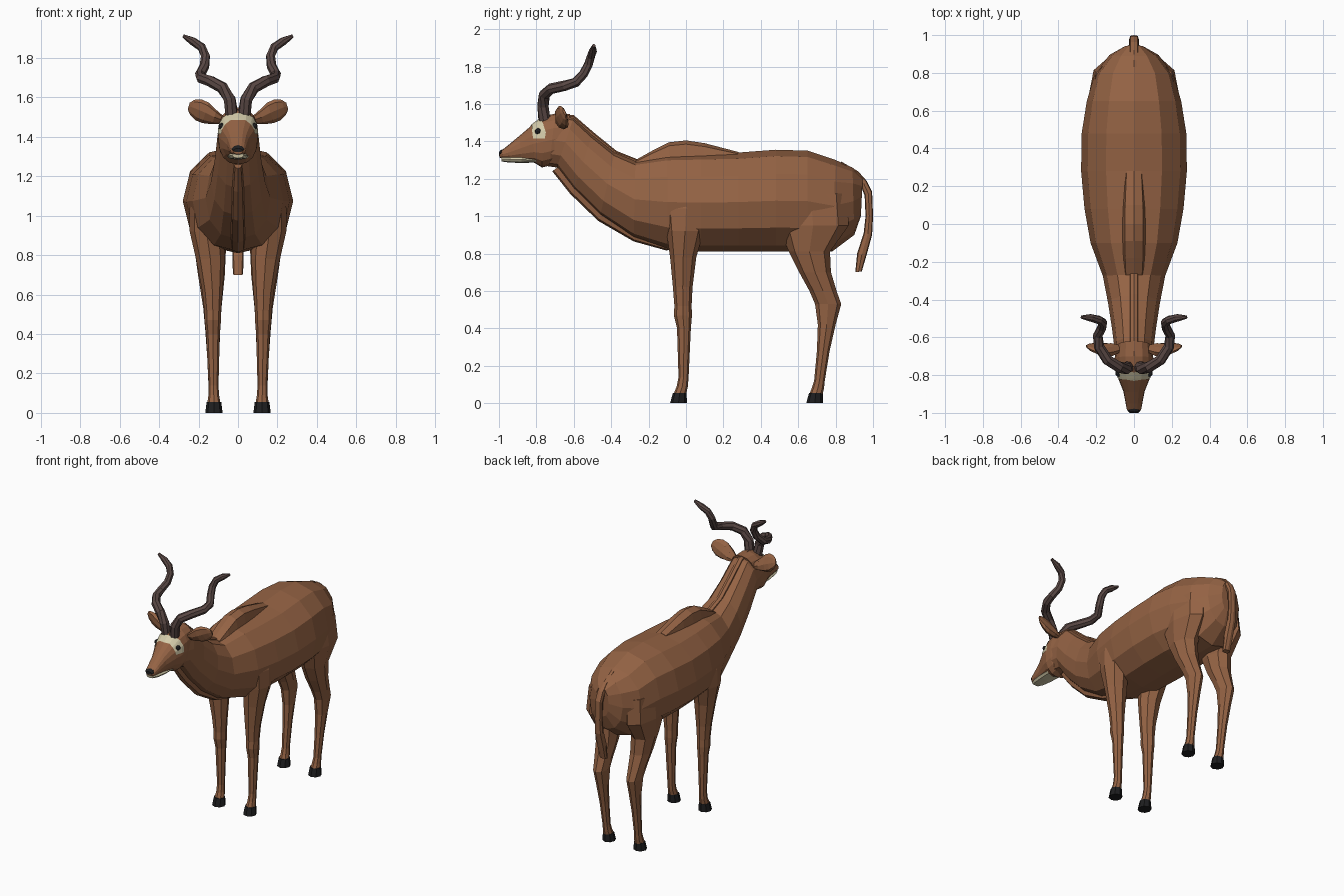
import bpy, bmesh, math
from mathutils import Vector as V
from mathutils.bvhtree import BVHTree


def material(name, rgb):
    m = bpy.data.materials.new(name)
    m.diffuse_color = (*rgb, 1)
    return m


BROWN = material("brown_coat", (0.30, 0.125, 0.058))
HORN = material("dark_horn", (0.10, 0.064, 0.058))
BLACK = material("black_hoof", (0.013, 0.013, 0.014))
CREAM = material("cream_marking", (0.66, 0.60, 0.40))


def make(name, bm, mat):
    bmesh.ops.recalc_face_normals(bm, faces=bm.faces[:])
    me = bpy.data.meshes.new(name)
    bm.to_mesh(me)
    bm.free()
    me.materials.append(mat)
    ob = bpy.data.objects.new(name, me)
    bpy.context.collection.objects.link(ob)
    return ob


def ring(c, u, v, n=12, p=1.0):
    """Closed section around c with half axes u and v; p < 1 is boxier."""
    c, u, v = V(c), V(u), V(v)
    f = lambda t: math.copysign(abs(t) ** p, t) if abs(t) > 1e-6 else 0
    return [c + u * f(math.cos(a)) + v * f(math.sin(a))
            for a in (2 * math.pi * i / n for i in range(n))]


def loft(name, rings, mat):
    bm = bmesh.new()
    rows = [[bm.verts.new(p) for p in r] for r in rings]
    n = len(rows[0])
    for a, b in zip(rows, rows[1:]):
        for i in range(n):
            j = (i + 1) % n
            bm.faces.new((a[i], a[j], b[j], b[i]))
    bm.faces.new(rows[0])
    bm.faces.new(rows[-1])
    return make(name, bm, mat)


def spine(name, sections, mat, n=12, p=1.0):
    """Loft from (top y, top z, bottom y, bottom z, half width)."""
    rings = []
    for ty, tz, by, bz, w in sections:
        t, b = V((0, ty, tz)), V((0, by, bz))
        rings.append(ring((t + b) / 2, (w, 0, 0), (t - b) / 2, n, p))
    return loft(name, rings, mat)


def leg(name, s, sections, mat, n=8):
    """Loft from (z, front y, back y, centre x, half width)."""
    return loft(name, [ring((s * x, (f + b) / 2, z), (w, 0, 0), (0, (b - f) / 2, 0), n)
                       for z, f, b, x, w in sections], mat)


# Trunk and neck
spine("body", [
    (0.945, 1.21, 0.935, 1.00, 0.05), (0.89, 1.26, 0.90, 0.90, 0.13),
    (0.80, 1.30, 0.78, 0.81, 0.21), (0.65, 1.35, 0.65, 0.81, 0.25),
    (0.48, 1.355, 0.48, 0.81, 0.277), (0.28, 1.34, 0.28, 0.81, 0.28),
    (0.08, 1.335, 0.08, 0.81, 0.262), (-0.10, 1.33, -0.10, 0.82, 0.23),
    (-0.27, 1.30, -0.28, 0.88, 0.165), (-0.38, 1.345, -0.46, 1.00, 0.137),
    (-0.50, 1.44, -0.60, 1.14, 0.117), (-0.60, 1.53, -0.69, 1.26, 0.105),
    (-0.68, 1.545, -0.76, 1.27, 0.10)], BROWN, p=0.92)

# Raised withers, crest of the neck and throat fold
spine("withers", [
    (-0.27, 1.30, -0.27, 1.22, 0.055), (-0.18, 1.35, -0.18, 1.22, 0.06),
    (-0.09, 1.395, -0.09, 1.22, 0.062), (0.0, 1.405, 0.0, 1.22, 0.062),
    (0.10, 1.39, 0.10, 1.22, 0.06), (0.28, 1.343, 0.28, 1.25, 0.05)], BROWN, 8, 0.7)
spine("neck_crest", [
    (-0.25, 1.30, -0.25, 1.25, 0.025), (-0.37, 1.348, -0.39, 1.28, 0.025),
    (-0.49, 1.445, -0.52, 1.38, 0.025), (-0.60, 1.54, -0.62, 1.46, 0.025),
    (-0.70, 1.55, -0.70, 1.49, 0.025)], BROWN, 8, 0.7)
spine("throat_fold", [
    (-0.10, 0.88, -0.10, 0.815, 0.035), (-0.25, 0.93, -0.28, 0.865, 0.04),
    (-0.42, 1.04, -0.47, 0.975, 0.035), (-0.56, 1.17, -0.62, 1.12, 0.03),
    (-0.66, 1.28, -0.715, 1.24, 0.02)], BROWN, 8, 0.8)

# Head, pale lower jaw and nose
head = spine("head", [
    (-0.62, 1.545, -0.68, 1.30, 0.095), (-0.70, 1.548, -0.73, 1.27, 0.103),
    (-0.76, 1.535, -0.77, 1.26, 0.10), (-0.82, 1.49, -0.81, 1.285, 0.085),
    (-0.89, 1.43, -0.88, 1.295, 0.057), (-0.95, 1.38, -0.94, 1.302, 0.045),
    (-0.985, 1.352, -0.98, 1.308, 0.038), (-0.998, 1.338, -0.996, 1.313, 0.024)],
    BROWN, 16, 0.85)
spine("lower_jaw", [
    (-0.80, 1.31, -0.80, 1.287, 0.055), (-0.88, 1.322, -0.88, 1.284, 0.052),
    (-0.95, 1.322, -0.95, 1.287, 0.042), (-0.99, 1.32, -0.985, 1.292, 0.028)],
    CREAM, 8, 0.8)
spine("nose", [
    (-0.965, 1.362, -0.975, 1.335, 0.022), (-0.99, 1.354, -0.99, 1.322, 0.034),
    (-1.0, 1.342, -1.0, 1.322, 0.024)], BLACK, 8)

# Pale brow band laid over the forehead and around each eye
tree = BVHTree.FromPolygons([v.co for v in head.data.vertices],
                            [list(f.vertices) for f in head.data.polygons])
bm = bmesh.new()
upper = [(0, -0.79, 1.525), (0.045, -0.78, 1.525), (0.085, -0.765, 1.495),
         (0.11, -0.75, 1.45), (0.11, -0.755, 1.415)]
lower = [(0, -0.83, 1.485), (0.04, -0.825, 1.485), (0.07, -0.825, 1.46),
         (0.09, -0.825, 1.44), (0.095, -0.82, 1.415)]
for s in (-1, 1):
    rows = []
    for i in range(17):
        k, t = min(i // 4, 3), i / 4 - min(i // 4, 3)
        a = V(upper[k]).lerp(V(upper[k + 1]), t)
        b = V(lower[k]).lerp(V(lower[k + 1]), t)
        row = []
        for j in range(5):
            q = a.lerp(b, j / 4)
            co, no, _, _ = tree.find_nearest(V((s * q.x, q.y, q.z)))
            out = no if no.dot(co - V((0, -0.76, 1.40))) > 0 else -no
            row.append(bm.verts.new(co + out * 0.004))
        rows.append(row)
    for a, b in zip(rows, rows[1:]):
        for j in range(4):
            bm.faces.new((a[j], a[j + 1], b[j + 1], b[j]))
bmesh.ops.remove_doubles(bm, verts=bm.verts[:], dist=0.0005)
make("brow_marking", bm, CREAM)

# Tail
spine("tail", [
    (0.83, 1.292, 0.83, 1.24, 0.02), (0.92, 1.24, 0.90, 1.18, 0.025),
    (0.965, 1.19, 0.935, 1.16, 0.025), (0.995, 1.13, 0.955, 1.11, 0.025),
    (1.0, 1.0, 0.96, 1.0, 0.025), (0.995, 0.90, 0.95, 0.91, 0.027),
    (0.965, 0.79, 0.915, 0.80, 0.028), (0.94, 0.705, 0.905, 0.70, 0.026)],
    BROWN, 8, 0.7)

HORN_PATH = [(.03, -.755, 1.50), (.042, -.765, 1.59), (.08, -.757, 1.65),
             (.14, -.72, 1.682), (.185, -.65, 1.697), (.192, -.59, 1.715),
             (.17, -.548, 1.76), (.165, -.522, 1.81), (.185, -.508, 1.855),
             (.23, -.497, 1.885), (.278, -.493, 1.912)]

for s, side in ((-1, "left"), (1, "right")):
    # Front and hind legs
    leg("front_leg_" + side, s, [
        (1.16, -0.10, 0.10, 0.16, 0.055), (1.04, -0.12, 0.12, 0.165, 0.08),
        (0.92, -0.105, 0.095, 0.16, 0.085), (0.78, -0.085, 0.055, 0.14, 0.073),
        (0.62, -0.07, 0.035, 0.13, 0.052), (0.52, -0.062, 0.03, 0.128, 0.043),
        (0.47, -0.065, 0.032, 0.128, 0.042), (0.40, -0.048, 0.026, 0.127, 0.035),
        (0.14, -0.04, 0.014, 0.124, 0.025), (0.09, -0.05, 0.01, 0.123, 0.027),
        (0.045, -0.068, 0.0, 0.122, 0.034)], BROWN)
    leg("hind_leg_" + side, s, [
        (1.12, 0.47, 0.86, 0.14, 0.085), (0.95, 0.49, 0.87, 0.15, 0.09),
        (0.81, 0.55, 0.77, 0.14, 0.078), (0.70, 0.605, 0.775, 0.135, 0.068),
        (0.60, 0.66, 0.805, 0.132, 0.055), (0.53, 0.69, 0.83, 0.13, 0.046),
        (0.42, 0.705, 0.80, 0.128, 0.038), (0.28, 0.70, 0.768, 0.126, 0.03),
        (0.12, 0.685, 0.742, 0.124, 0.025), (0.08, 0.672, 0.738, 0.123, 0.028),
        (0.045, 0.658, 0.73, 0.122, 0.034)], BROWN)
    # Hooves
    for part, y in (("front", -0.035), ("hind", 0.693)):
        leg(part + "_hoof_" + side, s, [
            (0.0, y - 0.05, y + 0.04, 0.122, 0.044),
            (0.055, y - 0.035, y + 0.038, 0.122, 0.037)], BLACK)
    # Horns
    pts = [V((s * x, y, z)) for x, y, z in HORN_PATH]
    rings = []
    for i, p in enumerate(pts):
        t = (pts[min(i + 1, 10)] - pts[max(i - 1, 0)]).normalized()
        u = t.cross(V((-0.5 * s, 0.6, -0.5))).normalized()
        r = 0.033 - 0.012 * i / 9 if i < 10 else 0.009
        rings.append(ring(p, u * r, t.cross(u) * r, 8))
    loft("horn_" + side, rings, HORN)
    # Ears: x, y, z, half thickness, half height
    loft("ear_" + side, [
        ring((s * x, y, z), (0, d, 0), (-s * h * 0.3, -h * 0.35, h), 8)
        for x, y, z, d, h in ((.08, -.66, 1.485, .02, .02), (.12, -.665, 1.50, .034, .036),
                              (.165, -.665, 1.522, .032, .052), (.20, -.66, 1.537, .025, .053),
                              (.232, -.655, 1.55, .016, .038), (.25, -.65, 1.556, .006, .017))],
        BROWN)
    # Eyes
    co, no, _, _ = tree.find_nearest(V((s * 0.1, -0.80, 1.462)))
    bm = bmesh.new()
    bmesh.ops.create_icosphere(bm, subdivisions=2, radius=0.017)
    bmesh.ops.translate(bm, verts=bm.verts[:], vec=co)
    make("eye_" + side, bm, BLACK)
